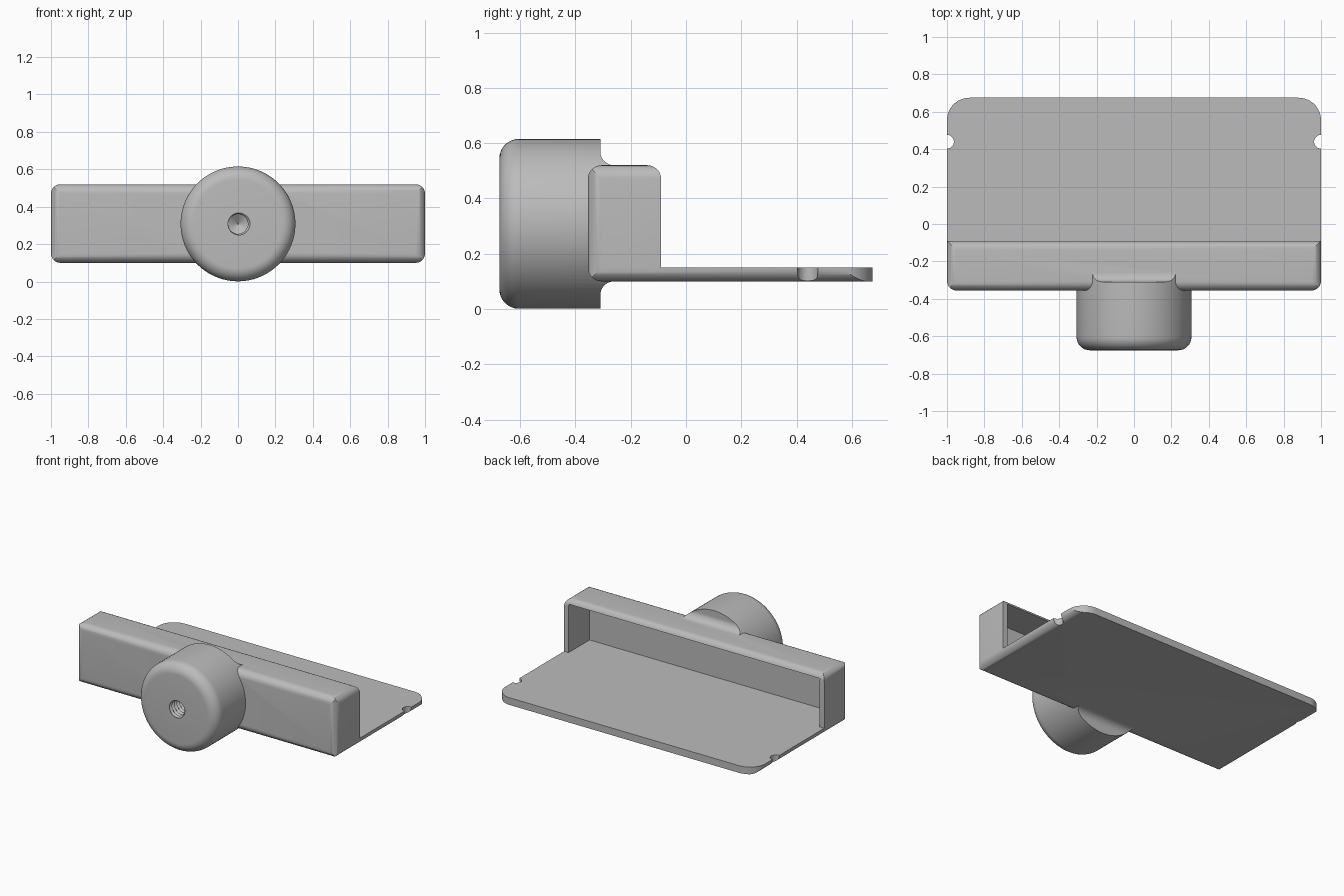
import bpy, bmesh, math
from mathutils import Vector

if "Cube" in bpy.data.objects:
    bpy.data.objects.remove(bpy.data.objects["Cube"])

grey = bpy.data.materials.new("plain grey")
grey.diffuse_color = (0.5, 0.5, 0.5, 1)
grey.use_nodes = True
grey.node_tree.nodes["Principled BSDF"].inputs["Base Color"].default_value = grey.diffuse_color


def make_object(name, bm):
    bmesh.ops.recalc_face_normals(bm, faces=bm.faces)
    mesh = bpy.data.meshes.new(name)
    bm.to_mesh(mesh)
    bm.free()
    mesh.materials.append(grey)
    obj = bpy.data.objects.new(name, mesh)
    bpy.context.collection.objects.link(obj)
    return obj


def arc(cx, cy, r, a0, a1, n=9):
    return [(cx + r * math.cos(math.radians(a0 + (a1 - a0) * i / n)),
             cy + r * math.sin(math.radians(a0 + (a1 - a0) * i / n))) for i in range(n + 1)]


def prism(name, pts, axis, lo, hi):
    """Extrude a 2D outline along one axis; outline uses the other two in order."""
    bm = bmesh.new()

    def place(p, d):
        c = list(p)
        c.insert(axis, d)
        return bm.verts.new(c)
    face = bm.faces.new([place(p, lo) for p in pts])
    step = Vector((0, 0, 0))
    step[axis] = hi - lo
    ext = bmesh.ops.extrude_face_region(bm, geom=[face])
    bmesh.ops.translate(bm, vec=step, verts=[v for v in ext["geom"] if isinstance(v, bmesh.types.BMVert)])
    return make_object(name, bm)


def lathe(name, rings, n, radius=None):
    """Closed surface around the y axis at height CZ; rings are (r, y), ends are capped."""
    bm = bmesh.new()
    rows = []
    for r, y in rings:
        row = []
        for k in range(n):
            t = 2 * math.pi * k / n
            rr = radius(r, y, t) if radius else r
            row.append(bm.verts.new((rr * math.cos(t), y, CZ + rr * math.sin(t))))
        rows.append(row)
    for a, b in zip(rows, rows[1:]):
        for k in range(n):
            bm.faces.new((a[k], a[(k + 1) % n], b[(k + 1) % n], b[k]))
    bm.faces.new(rows[0])
    bm.faces.new(rows[-1])
    return make_object(name, bm)


def combine(obj, other, op):
    mod = obj.modifiers.new("bool", 'BOOLEAN')
    mod.operation, mod.solver, mod.object = op, 'EXACT', other
    bpy.context.view_layer.objects.active = obj
    bpy.ops.object.modifier_apply(modifier=mod.name)
    bpy.data.objects.remove(other)


CZ, R, F = 0.308, 0.307, 0.05
Y0, YB, Y1 = -0.355, -0.09, 0.675
Z0, ZP, Z1 = 0.10, 0.15, 0.52

# Holder: front outline, side outline and plan outline intersected
front = (arc(1 - F, Z0 + F, F, -90, 0) + arc(1 - F, Z1 - F, F, 0, 90)
         + arc(-1 + F, Z1 - F, F, 90, 180) + arc(-1 + F, Z0 + F, F, 180, 270))
holder = prism("phone_holder", front, 1, -0.5, 0.8)
side = ([(Y1, Z0), (Y1, ZP), (YB, ZP)] + arc(YB - F, Z1 - F, F, 0, 90)
        + arc(Y0 + F, Z1 - F, F, 90, 180) + arc(Y0 + F, Z0 + F, F, 180, 270))
combine(holder, prism("side_cutter", side, 0, -1.2, 1.2), 'INTERSECT')
half = arc(1 - F, Y0 + F, F, -90, 0) + arc(1, 0.44, 0.037, 270, 90, 14) + arc(0.88, Y1 - 0.12, 0.12, 0, 90)
plan = half + [(-x, y) for x, y in reversed(half)]
combine(holder, prism("plan_cutter", plan, 2, -0.2, 1), 'INTERSECT')

# Round mount with a rounded front rim, trimmed by concave fillets at the back
rim = [(R - 0.07 + x, -0.605 + y) for x, y in arc(0, 0, 0.07, -90, 0)]
mount = lathe("round_mount", rim + [(R, -0.26)], 96)
trim = ([(-0.8, -0.1), (-0.31, -0.1)] + arc(-0.26, Z0 - F, F, 180, 90) + [(-0.2, Z0), (-0.2, Z1)]
        + arc(-0.26, Z1 + F, F, 270, 180) + [(-0.31, 0.8), (-0.8, 0.8)])
combine(mount, prism("trim_cutter", trim, 0, -0.5, 0.5), 'INTERSECT')
combine(holder, mount, 'UNION')

# Hollow behind the front wall, open to the back
hollow = [(-0.32, ZP), (0.9, ZP), (0.9, 0.485), (-0.32, 0.485)]
combine(holder, prism("hollow_cutter", hollow, 0, -0.965, 0.965), 'DIFFERENCE')

# Threaded screw hole with a conical tip
PITCH = 0.027


def thread(r, y, t):
    if r < 0.05:
        return r
    phase = (y / PITCH + t / (2 * math.pi)) % 1
    return 0.052 + 0.014 * abs(2 * phase - 1)


rings = [(0.06, -0.70 + i * PITCH / 8) for i in range(82)]
rings += [(0.045, rings[-1][1] + 0.006), (0.004, rings[-1][1] + 0.035)]
combine(holder, lathe("thread_cutter", rings, 32, thread), 'DIFFERENCE')

bpy.ops.object.select_all(action='DESELECT')
holder.select_set(True)
bpy.context.view_layer.objects.active = holder
bpy.ops.object.shade_smooth_by_angle(angle=math.radians(30))
